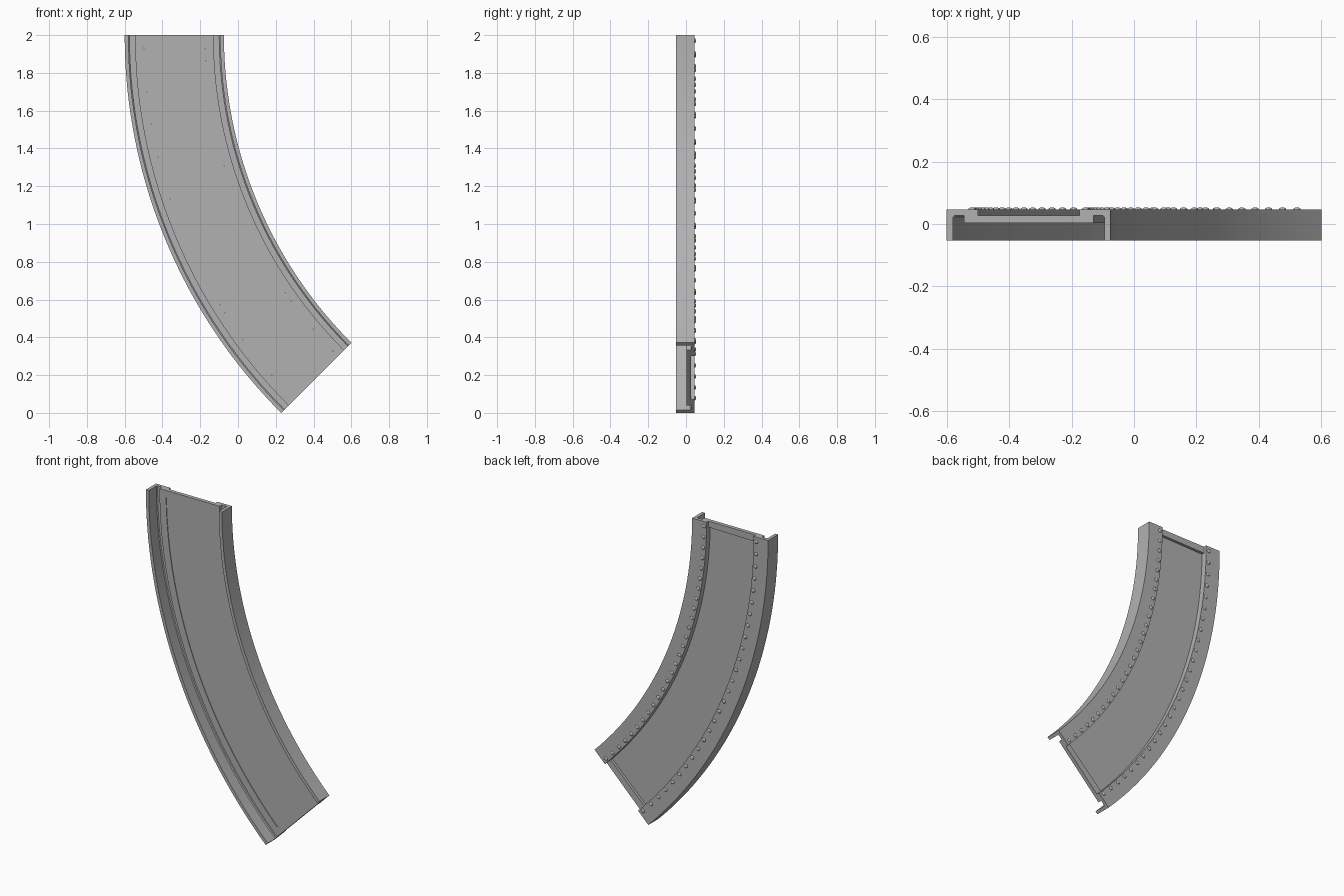
import bpy, bmesh
from math import radians, cos, sin, pi
from mathutils import Matrix

if "Cube" in bpy.data.objects:
    bpy.data.objects.remove(bpy.data.objects["Cube"])

R_OUT, R_IN = 2.8284, 2.303      # arc radii of the two long edges
CX, CZ = 2.2284, 2.0             # arc centre
SWEEP = pi / 4
FRONT, BACK = -0.053, 0.046      # depth of the side angles
PLATE_F, PLATE_B = 0.003, 0.027  # depth of the web plate

# Dark grey paint
grey = bpy.data.materials.new("dark_grey")
grey.diffuse_color = (0.44, 0.44, 0.44, 1)
grey.use_nodes = True
grey.node_tree.nodes["Principled BSDF"].inputs["Base Color"].default_value = grey.diffuse_color


def arc_point(r, y, t):
    return (CX - r * cos(t), y, CZ - r * sin(t))


def finish(name, bm):
    bmesh.ops.recalc_face_normals(bm, faces=bm.faces)
    mesh = bpy.data.meshes.new(name)
    bm.to_mesh(mesh)
    bm.free()
    mesh.materials.append(grey)
    obj = bpy.data.objects.new(name, mesh)
    bpy.context.collection.objects.link(obj)
    bpy.ops.object.select_all(action='DESELECT')
    bpy.context.view_layer.objects.active = obj
    obj.select_set(True)
    bpy.ops.object.shade_smooth_by_angle(angle=radians(30))
    return obj


def arc_sweep(name, profile, t0=0.0, t1=SWEEP, steps=36):
    """Sweep a closed (radius, y) profile along the arc."""
    bm = bmesh.new()
    rings = []
    for i in range(steps + 1):
        t = t0 + (t1 - t0) * i / steps
        rings.append([bm.verts.new(arc_point(r, y, t)) for r, y in profile])
    n = len(profile)
    for a, b in zip(rings, rings[1:]):
        for k in range(n):
            j = (k + 1) % n
            bm.faces.new((a[k], a[j], b[j], b[k]))
    bm.faces.new(rings[0])
    bm.faces.new(rings[-1])
    return finish(name, bm)


def box(r0, r1, y0, y1):
    return [(r0, y0), (r1, y0), (r1, y1), (r0, y1)]


def rivet_row(name, radius, count=28):
    bm = bmesh.new()
    inset = 0.03 / radius
    for i in range(count):
        t = inset + (SWEEP - 2 * inset) * i / (count - 1)
        m = Matrix.Translation(arc_point(radius, BACK, t)) @ Matrix.Diagonal((1, 0.6, 1, 1))
        m = m @ Matrix.Rotation(pi / 2, 4, 'X')
        bmesh.ops.create_uvsphere(bm, u_segments=12, v_segments=8, radius=0.012, matrix=m)
    # keep only the domes standing proud of the back face
    bmesh.ops.delete(bm, geom=[v for v in bm.verts if v.co.y < BACK - 1e-4], context='VERTS')
    return finish(name, bm)


# Side angles: thin edge flange plus wide back flange, with rivets
for side, edge, d in (("outer", R_OUT, -1), ("inner", R_IN, 1)):
    arc_sweep(side + "_angle", [
        (edge, FRONT), (edge + d * 0.02, FRONT),
        (edge + d * 0.02, PLATE_B - 0.005), (edge + d * 0.025, PLATE_B),
        (edge + d * 0.10, PLATE_B), (edge + d * 0.10, BACK), (edge, BACK)])
    rivet_row(side + "_rivets", edge + d * 0.081)
    # Plate border running under the back flange
    arc_sweep(side + "_plate_border",
              box(edge + d * 0.055, edge + d * 0.10, PLATE_F, PLATE_B))

# Plate borders across both ends
P0, P1 = R_IN + 0.10, R_OUT - 0.10
END = 0.04 / 2.56
arc_sweep("top_plate_border", box(P0, P1, PLATE_F, PLATE_B), 0, END, 1)
arc_sweep("bottom_plate_border", box(P0, P1, PLATE_F, PLATE_B), SWEEP - END, SWEEP, 1)

# Thin web panel, recessed on both faces
arc_sweep("web_panel", box(P0, P1, PLATE_F + 0.004, PLATE_F + 0.007), END, SWEEP - END)
